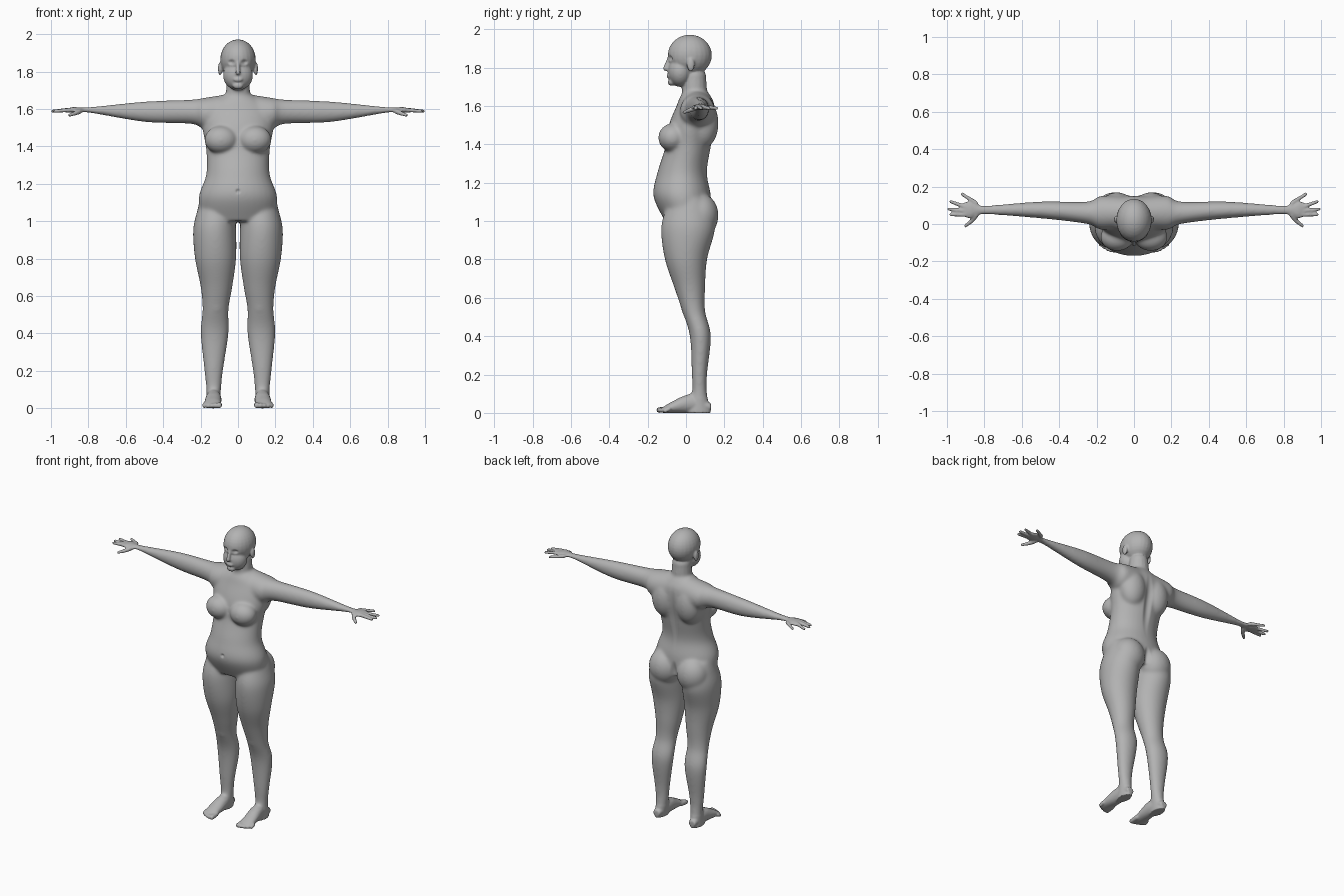
import bpy, bmesh, math
from mathutils import Vector, Matrix

if "Cube" in bpy.data.objects:
    bpy.data.objects.remove(bpy.data.objects["Cube"], do_unlink=True)

SIDES = (1, -1)
RING = 32
STEPS = 6
bm = bmesh.new()


def spline(before, start, end, after, t):
    """Smooth curve from start to end, guided by the neighbouring values."""
    slope = (end - before) / 2
    next_slope = (after - start) / 2
    gap = end - start
    bend = 3 * gap - 2 * slope - next_slope
    return start + t * (slope + t * (bend + t * (slope + next_slope - 2 * gap)))


def refine(rows):
    """Smoothly interpolate between the section rows."""
    padded = [rows[0]] + rows + [rows[-1]]
    refined = []
    for neighbours in zip(padded, padded[1:], padded[2:], padded[3:]):
        for step in range(STEPS):
            refined.append([spline(*values, step / STEPS) for values in zip(*neighbours)])
    return refined + [rows[-1]]


def loft(rows, place, side=1):
    """Rows are (position, low u, high u, low v, high v) of oval sections."""
    rings = []
    for position, low_u, high_u, low_v, high_v in refine(rows):
        ring = []
        for index in range(RING):
            angle = math.tau * index / RING
            u = (low_u + high_u + (high_u - low_u) * math.cos(angle)) / 2
            v = (low_v + high_v + (high_v - low_v) * math.sin(angle)) / 2
            x, y, z = place(position, u, v)
            ring.append(bm.verts.new((x * side, y, z)))
        rings.append(ring)
    for ring, following in zip(rings, rings[1:]):
        for index in range(RING):
            after = (index + 1) % RING
            bm.faces.new((ring[index], ring[after], following[after], following[index]))
    bm.faces.new(rings[0])
    bm.faces.new(rings[-1])


def along_x(position, u, v):
    return position, v, u


def along_y(position, u, v):
    return u, position, v


def along_z(position, u, v):
    return u, v, position


def blob(center, radii):
    matrix = Matrix.Translation(center) @ Matrix.Diagonal((*radii, 1))
    bmesh.ops.create_uvsphere(bm, u_segments=24, v_segments=16, radius=1, matrix=matrix)


def capsule(start, end, start_radius, end_radius):
    start, end = Vector(start), Vector(end)
    axis = end - start
    turn = axis.to_track_quat('Z', 'Y').to_matrix().to_4x4()
    bmesh.ops.create_cone(bm, cap_ends=True, segments=16, radius1=start_radius,
                          radius2=end_radius, depth=axis.length,
                          matrix=Matrix.Translation((start + end) / 2) @ turn)
    blob(start, [start_radius] * 3)
    blob(end, [end_radius] * 3)


# Torso: height, half width, front, back
torso = [(1, .2, -.11, .13), (1.13, .21, -.17, .13), (1.25, .17, -.15, .11),
         (1.38, .17, -.11, .13), (1.5, .19, -.09, .15), (1.6, .18, -.05, .15),
         (1.65, .12, -.03, .13), (1.69, .05, 0, .1)]
loft([(height, -half, half, front, back) for height, half, front, back in torso], along_z)

# Neck, skull, jaw and chin
capsule((0, .045, 1.62), (0, .045, 1.75), .07, .06)
blob((0, .02, 1.865), (.095, .115, .107))
blob((0, -.03, 1.78), (.08, .065, .08))
blob((0, -.075, 1.725), (.03, .02, .02))

# Nose and lips
capsule((0, -.09, 1.85), (0, -.107, 1.795), .008, .013)
blob((0, -.09, 1.757), (.026, .012, .012))

# Arm: position, bottom, top, front, back
arm = [(.05, 1.46, 1.68, -.03, .15), (.18, 1.49, 1.66, -.03, .15),
       (.25, 1.52, 1.65, 0, .12), (.5, 1.53, 1.64, .03, .12),
       (.8, 1.58, 1.61, .05, .1), (.88, 1.58, 1.61, .03, .12),
       (.92, 1.58, 1.6, .05, .11)]

# Leg: height, inner, outer, front, back
leg = [(1.12, .04, .2, -.07, .1), (1.05, .02, .22, -.11, .14),
       (.95, .01, .24, -.13, .15), (.8, .01, .23, -.11, .11),
       (.65, .03, .2, -.06, .1), (.53, .05, .19, -.02, .1),
       (.4, .05, .2, .02, .13), (.2, .08, .18, .03, .11),
       (.1, .09, .17, .03, .11), (0, .1, .17, 0, .13)]

# Foot: position, inner, outer, bottom, top
foot = [(.13, .11, .16, .01, .05), (.03, .09, .17, 0, .1),
        (-.07, .09, .18, 0, .06), (-.12, .09, .18, 0, .03)]

# Fingers: base y, tip x, tip y
fingers = [(.05, .98, .05), (.07, .99, .08), (.09, .98, .12), (.11, .92, .16)]

for side in SIDES:
    loft(arm, along_x, side)
    loft(leg, along_z, side)
    loft(foot, along_y, side)

    # Ear, bust, shoulder blade, buttock and knee
    blob((.095 * side, .025, 1.815), (.012, .02, .036))
    blob((.09 * side, -.07, 1.435), (.09, .075, .075))
    blob((.09 * side, .09, 1.51), (.09, .08, .13))
    blob((.105 * side, .075, 1.03), (.105, .095, .115))
    blob((.115 * side, .02, .545), (.04, .045, .05))

    for base_y, tip_x, tip_y in fingers:
        capsule(((tip_x - .08) * side, base_y, 1.595), (tip_x * side, tip_y, 1.588), .012, .009)

    # Thumb
    knuckle = (.87 * side, .015, 1.577)
    capsule((.84 * side, .05, 1.59), knuckle, .015, .012)
    capsule(knuckle, (.9 * side, -.01, 1.567), .012, .009)

    # Toes, from big to little
    for toe in range(5):
        radius = .015 - .001 * toe
        across = (.1 + .02 * toe) * side
        capsule((across, -.09, .02), (across, -.14 + .002 * toe * toe, radius), radius, radius)

bmesh.ops.recalc_face_normals(bm, faces=bm.faces[:])
mesh = bpy.data.meshes.new("body_parts")
bm.to_mesh(mesh)
bm.free()
body = bpy.data.objects.new("body", mesh)
bpy.context.collection.objects.link(body)

# Fuse the parts into one skin
remesh = body.modifiers.new("fuse", 'REMESH')
remesh.mode = 'VOXEL'
remesh.voxel_size = .006
evaluated = body.evaluated_get(bpy.context.evaluated_depsgraph_get())
skin = bpy.data.meshes.new_from_object(evaluated)
body.modifiers.clear()
body.data = skin
bpy.data.meshes.remove(mesh)

# Soften the joins, with a light touch on hands, feet and face
bm = bmesh.new()
bm.from_mesh(skin)
soft = [v for v in bm.verts if abs(v.co.x) < .84 and .08 < v.co.z < 1.7]
for group, passes in ((soft, 18), (bm.verts[:], 2)):
    for _ in range(passes):
        bmesh.ops.smooth_vert(bm, verts=group, factor=.5, use_axis_x=True,
                              use_axis_y=True, use_axis_z=True)

# Press in eye sockets, navel, spine and cleft: center, radii, push along y
dents = [((.036 * side, -.09, 1.85), (.026, .04, .018), .012) for side in SIDES]
dents += [((0, -.17, 1.16), (.016, .04, .016), .01),
          ((0, .14, 1.4), (.035, .06, .25), -.012),
          ((0, .15, 1.02), (.03, .08, .1), -.02)]
for center, radii, push in dents:
    for vert in bm.verts:
        reach = sum(((a - b) / r) ** 2 for a, b, r in zip(vert.co, center, radii))
        if reach < 1:
            vert.co.y += push * (1 - reach) ** 2
for face in bm.faces:
    face.smooth = True
bm.to_mesh(skin)
bm.free()

# Plain grey skin
grey = bpy.data.materials.new("plain grey")
grey.use_nodes = True
color = (.45, .45, .45, 1)
grey.diffuse_color = color
grey.node_tree.nodes["Principled BSDF"].inputs["Base Color"].default_value = color
skin.materials.append(grey)
